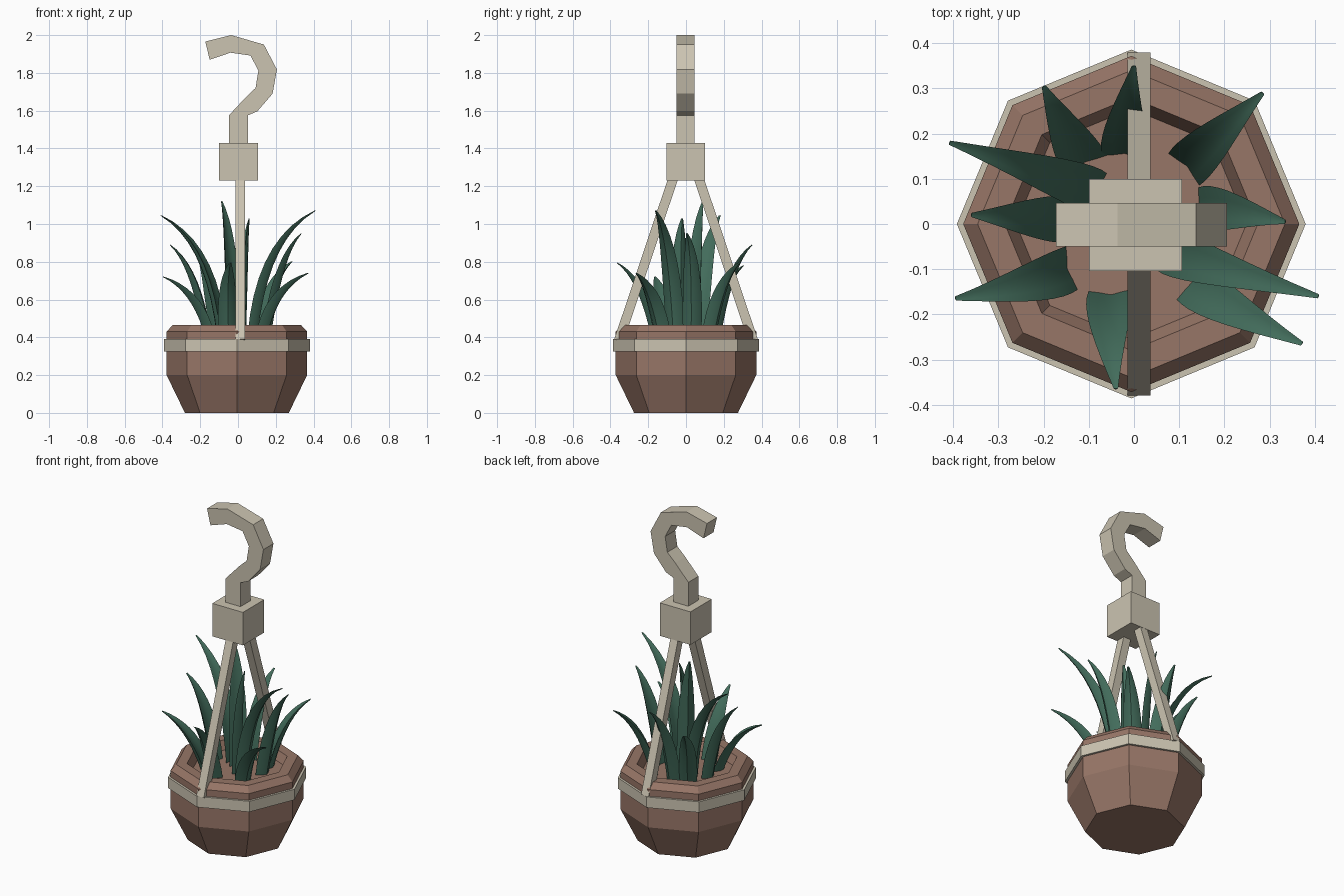
import bpy, bmesh
from math import cos, sin, pi, atan2
from mathutils import Vector

if "Cube" in bpy.data.objects:
    bpy.data.objects.remove(bpy.data.objects["Cube"])


def material(name, rgb):
    m = bpy.data.materials.new(name)
    m.diffuse_color = (*rgb, 1)
    m.use_nodes = True
    m.node_tree.nodes["Principled BSDF"].inputs["Base Color"].default_value = m.diffuse_color
    return m


CLAY = material("clay", (0.31, 0.18, 0.135))
CREAM = material("cream", (0.60, 0.55, 0.44))
GREEN = material("green", (0.055, 0.15, 0.105))


def finish(name, bm, mat, smooth=False):
    bmesh.ops.recalc_face_normals(bm, faces=bm.faces)
    me = bpy.data.meshes.new(name)
    bm.to_mesh(me)
    bm.free()
    me.materials.append(mat)
    for p in me.polygons:
        p.use_smooth = smooth
    ob = bpy.data.objects.new(name, me)
    bpy.context.collection.objects.link(ob)
    return ob


def loft(bm, rings, closed=False):
    """Skin a list of equal-length rings; cap the ends unless closed."""
    vs = [[bm.verts.new(p) for p in r] for r in rings]
    n = len(vs[0])
    pairs = list(zip(vs, vs[1:])) + ([(vs[-1], vs[0])] if closed else [])
    for a, b in pairs:
        for i in range(n):
            j = (i + 1) % n
            bm.faces.new((a[i], a[j], b[j], b[i]))
    if not closed:
        bm.faces.new(vs[0][::-1])
        bm.faces.new(vs[-1])


def octagon_lathe(name, profile, mat, closed=False):
    bm = bmesh.new()
    loft(bm, [[(-0.006 + r * cos(i * pi / 4), r * sin(i * pi / 4), z)
               for i in range(8)] for r, z in profile], closed)
    return finish(name, bm, mat)


# Octagonal pot with bevelled rim and recessed soil surface
octagon_lathe("pot", [(0.275, 0), (0.372, 0.2), (0.372, 0.43), (0.34, 0.465),
                      (0.28, 0.465), (0.255, 0.415)], CLAY)

# Band round the pot
octagon_lathe("pot_band", [(0.386, 0.325), (0.386, 0.39), (0.365, 0.39),
                           (0.365, 0.325)], CREAM, True)

# Two slanted straps, mirrored front and back
for s, name in ((-1, "front_strap"), (1, "back_strap")):
    bm = bmesh.new()
    loft(bm, [[(-0.014, s * a, za), (0.036, s * a, za),
               (0.036, s * b, zb), (-0.014, s * b, zb)]
              for a, b, za, zb in ((0.332, 0.38, 0.375, 0.39),
                                   (0.033, 0.082, 1.265, 1.28))])
    finish(name, bm, CREAM)

# Block joining the straps
bm = bmesh.new()
loft(bm, [[(-0.1, -0.104, z), (0.106, -0.104, z), (0.106, 0.1, z), (-0.1, 0.1, z)]
          for z in (1.23, 1.43)])
finish("strap_block", bm, CREAM)

# Hook: flat outline given as left/right pairs along its length
hook = [((-0.048, 1.42), (0.052, 1.42)), ((-0.048, 1.575), (0.052, 1.575)),
        ((0.04, 1.67), (0.103, 1.597)), ((0.093, 1.72), (0.183, 1.69)),
        ((0.108, 1.812), (0.206, 1.818)), ((0.066, 1.892), (0.137, 1.95)),
        ((-0.04, 1.907), (-0.036, 2.0)), ((-0.15, 1.87), (-0.173, 1.966))]
bm = bmesh.new()
loft(bm, [[(l[0], -0.05, l[1]), (r[0], -0.05, r[1]),
           (r[0], 0.046, r[1]), (l[0], 0.046, l[1])] for l, r in hook])
finish("hook", bm, CREAM)


# Leaves: curved, tapering, trough-shaped blades
def leaf(name, tip, base, width=0.115):
    p0, p2 = Vector((*base, 0.40)), Vector(tip)
    p1 = Vector((base[0] * 1.2 + tip[0] * 0.08, base[1] * 1.2 + tip[1] * 0.08,
                 0.4 + (tip[2] - 0.4) * 0.78))
    d = Vector((tip[0] - base[0], tip[1] - base[1], 0)).normalized()
    side = Vector((-d.y, d.x, 0))
    section = [(-1, 0.3), (-0.55, -0.2), (0, -0.42), (0.55, -0.2),
               (1, 0.3), (0.5, 0.22), (0, 0.12), (-0.5, 0.22)]
    rings = []
    steps = 9
    for k in range(steps + 1):
        t = k / steps
        p = p0 * (1 - t) ** 2 + p1 * 2 * t * (1 - t) + p2 * t * t
        tan = ((p1 - p0) * (1 - t) + (p2 - p1) * t).normalized()
        inward = side.cross(tan).normalized()
        if inward.dot(d) > 0:
            inward = -inward
        w = width / 2 * (0.85 + 0.6 * t * (1 - t)) * (1 - t ** 1.7 * 0.9)
        rings.append([p + side * (u * w) + inward * (v * w * 1.1) for u, v in section])
    bm = bmesh.new()
    loft(bm, rings)
    ob = finish(name, bm, GREEN, True)
    bpy.context.view_layer.objects.active = ob
    bpy.ops.object.select_all(action='DESELECT')
    ob.select_set(True)
    bpy.ops.object.shade_smooth_by_angle(angle=0.7)


# (tip, base) for each leaf
leaves = [((-0.20, 0.305, 0.78), (-0.11, 0.14)), ((0, 0.35, 0.89), (-0.02, 0.16)),
          ((0.285, 0.29, 0.80), (0.12, 0.13)), ((0.335, 0.005, 0.95), (0.15, 0.03)),
          ((0.408, -0.16, 1.07), (0.08, -0.06)), ((0.372, -0.265, 0.74), (0.13, -0.13)),
          ((-0.04, -0.365, 0.795), (-0.05, -0.16)), ((-0.395, -0.165, 0.72), (-0.15, -0.10)),
          ((-0.36, 0.02, 0.89), (-0.16, 0.01)), ((-0.408, 0.18, 1.045), (-0.09, 0.07)),
          ((-0.087, 0.09, 1.12), (-0.03, 0.04)), ((0.06, -0.02, 1.03), (0.02, -0.03))]
for i, (tip, base) in enumerate(leaves):
    leaf(f"leaf_{i + 1:02d}", tip, base)
